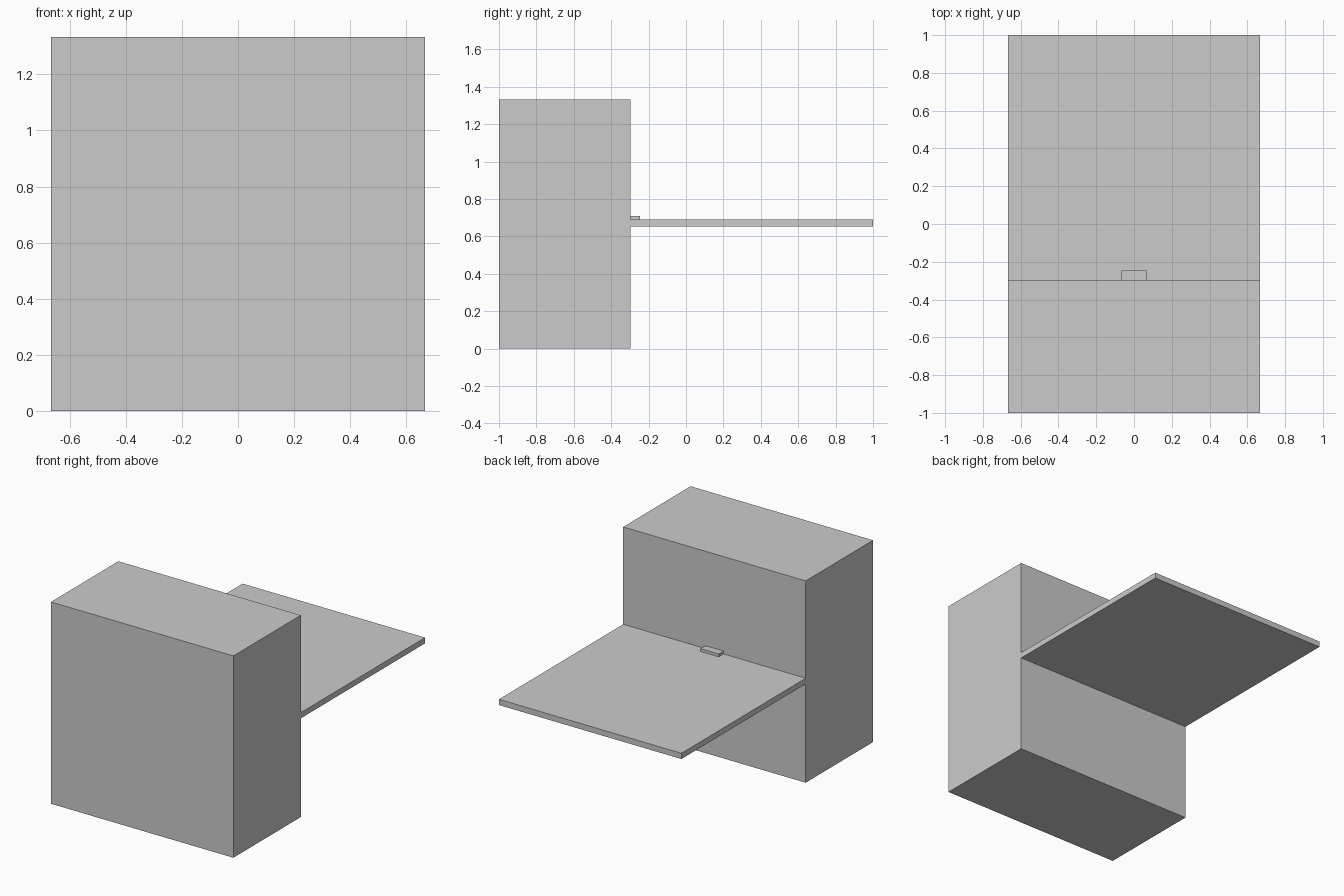
import bpy
import bmesh

if "Cube" in bpy.data.objects:
    bpy.data.objects.remove(bpy.data.objects["Cube"])


def extrude_profile(name, profile, half_width):
    """Extrude a closed (y, z) outline symmetrically along x."""
    bm = bmesh.new()
    face = bm.faces.new([bm.verts.new((-half_width, y, z)) for y, z in profile])
    new = bmesh.ops.extrude_face_region(bm, geom=[face])["geom"]
    verts = [g for g in new if isinstance(g, bmesh.types.BMVert)]
    bmesh.ops.translate(bm, verts=verts, vec=(2 * half_width, 0, 0))
    bmesh.ops.recalc_face_normals(bm, faces=bm.faces)
    mesh = bpy.data.meshes.new(name)
    bm.to_mesh(mesh)
    bm.free()
    obj = bpy.data.objects.new(name, mesh)
    bpy.context.collection.objects.link(obj)
    return obj


BACK = -0.297                    # rear face of the upright block
LOW, TOP = 0.652, 0.69           # underside and top of the panel

# Upright block with the thin panel growing from its rear face
extrude_profile("block_with_panel", [
    (-1, 0), (BACK, 0), (BACK, LOW), (1, LOW),
    (1, TOP), (BACK, TOP), (BACK, 1.333), (-1, 1.333)], 0.6665)

# Small latch in the corner between block and panel
extrude_profile("latch", [
    (BACK, TOP), (-0.247, TOP), (-0.247, 0.709), (BACK, 0.709)], 0.0665)
